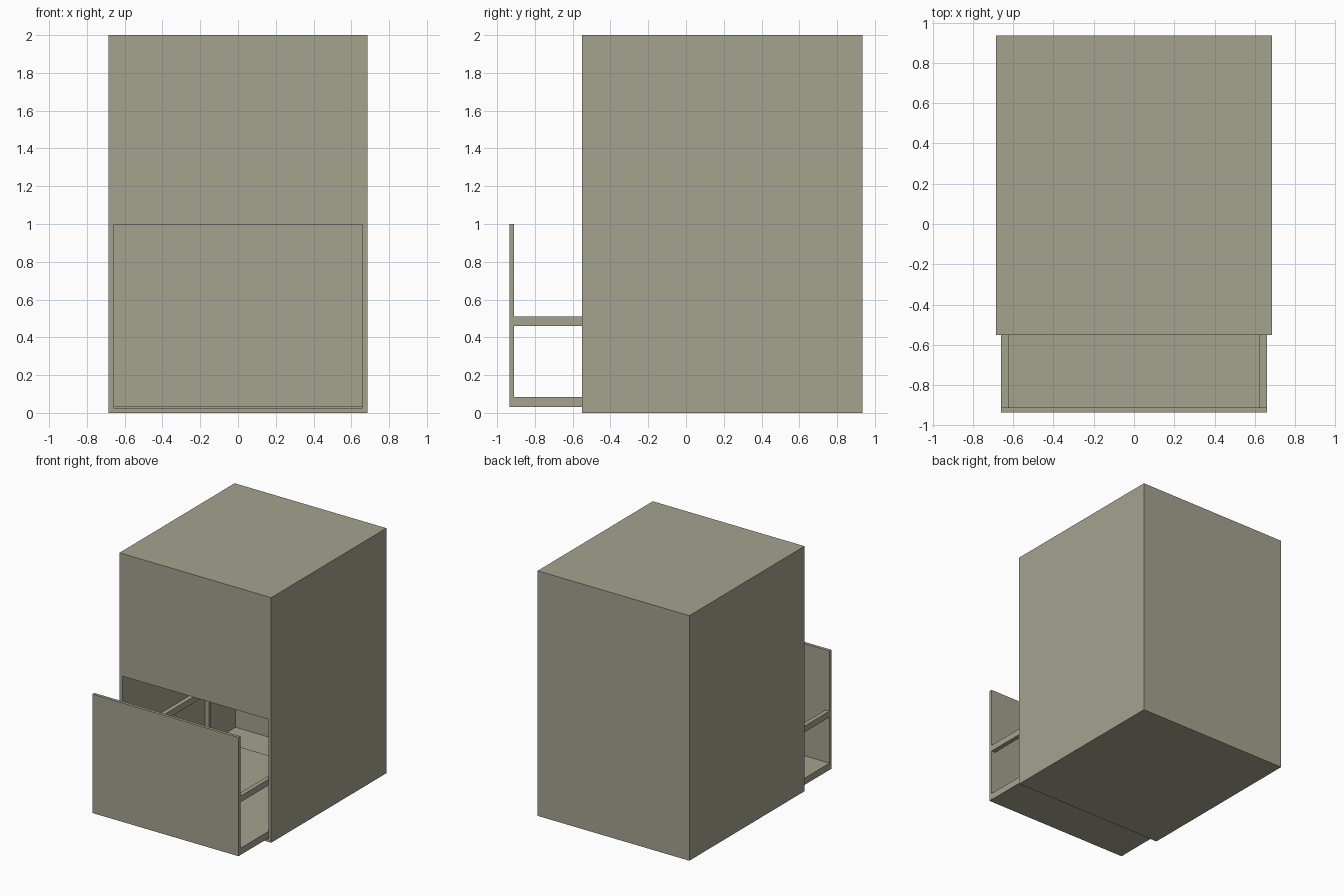
import bpy, bmesh

if "Cube" in bpy.data.objects:
    bpy.data.objects.remove(bpy.data.objects["Cube"])

mat = bpy.data.materials.new("warm_grey")
mat.diffuse_color = (0.376, 0.366, 0.275, 1)
mat.use_nodes = True
mat.node_tree.nodes["Principled BSDF"].inputs["Base Color"].default_value = mat.diffuse_color


def add_box(bm, x0, x1, y0, y1, z0, z1):
    verts = bmesh.ops.create_cube(bm, size=1)["verts"]
    for v in verts:
        v.co = (x1 if v.co.x > 0 else x0,
                y1 if v.co.y > 0 else y0,
                z1 if v.co.z > 0 else z0)
    return verts


def finish(bm, name):
    bmesh.ops.recalc_face_normals(bm, faces=bm.faces)
    mesh = bpy.data.meshes.new(name)
    bm.to_mesh(mesh)
    bm.free()
    mesh.materials.append(mat)
    obj = bpy.data.objects.new(name, mesh)
    bpy.context.collection.objects.link(obj)
    return obj


def box(name, *dims):
    bm = bmesh.new()
    add_box(bm, *dims)
    return finish(bm, name)


W, FRONT, BACK, H, T = 0.685, -0.55, 0.935, 2.0, 0.025   # cabinet outer size, wall
DW, DF, DB = 0.66, -0.935, 0.54                          # drawer half width, ends

# Cabinet: hollow box with the lower front cut open
cabinet = box("cabinet_body", -W, W, FRONT, BACK, 0, H)
bm = bmesh.new()
add_box(bm, -W + T, W - T, FRONT + T, BACK - T, T, H - T)   # inner space
cavity = finish(bm, "cavity_cutter")
opening = box("opening_cutter", -W + T, W - T, FRONT - 0.1, FRONT + 0.1, T, 1.0)
for cutter in (cavity, opening):
    cutter.hide_render = True
    cutter.hide_viewport = True
    mod = cabinet.modifiers.new(cutter.name, "BOOLEAN")
    mod.operation = "DIFFERENCE"
    mod.solver = "EXACT"
    mod.object = cutter

# Pulled-out drawer
box("drawer_front", -DW, DW, DF, DF + T, 0.03, 1.0)
box("drawer_bottom", -DW + 0.001, DW - 0.001, DF + T, DB, 0.03, 0.085)
for side, s in (("left", -1), ("right", 1)):
    a, b = sorted((s * (DW - 0.001), s * (DW - 0.037)))
    box("drawer_rail_" + side, a, b, DF + T, DB, 0.46, 0.51)
    box("drawer_back_post_" + side, a, b, DB - 0.025, DB, 0.085, 0.46)
box("drawer_back_rail", -DW + 0.037, DW - 0.037, DB - 0.025, DB, 0.46, 0.51)
